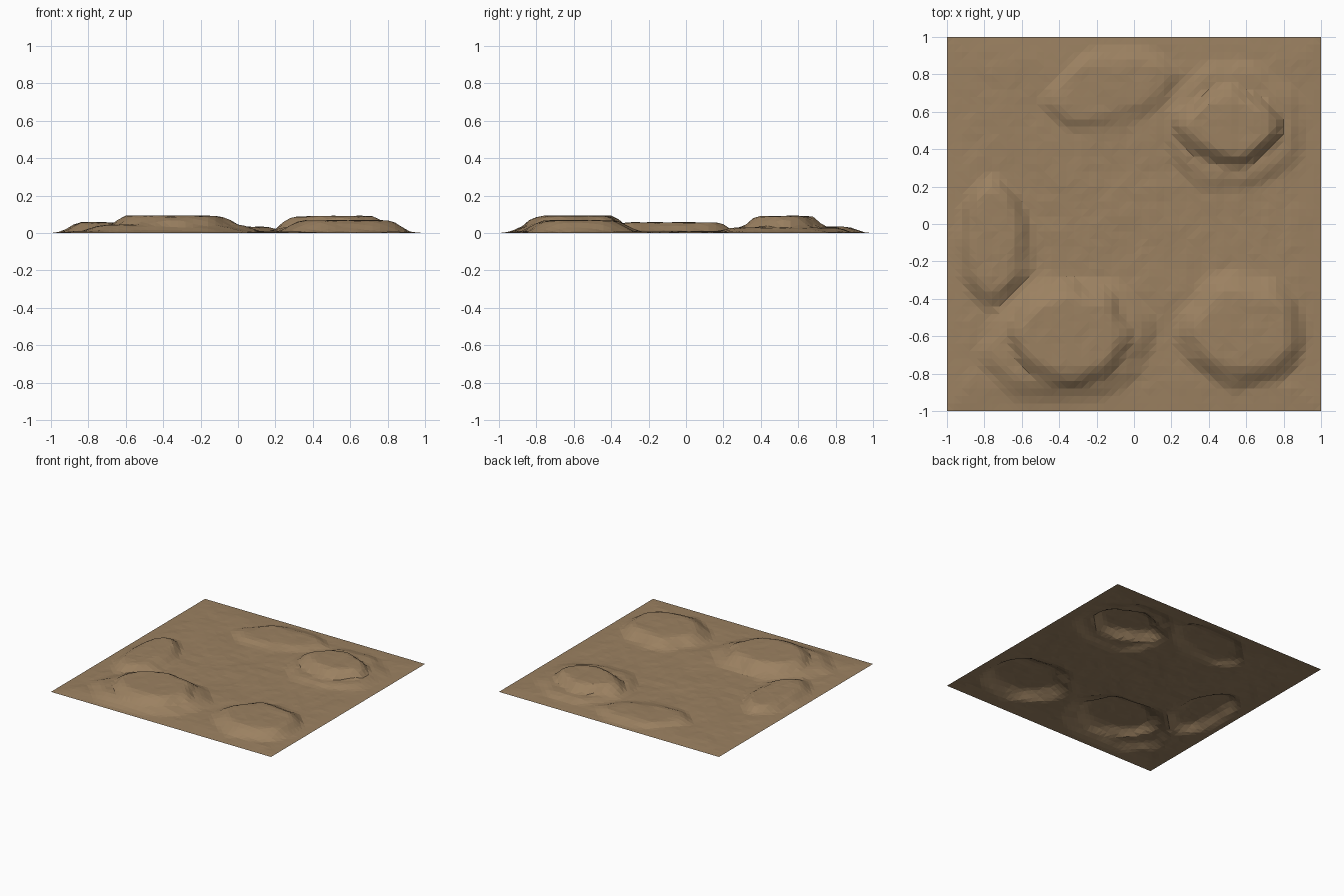
import bpy, bmesh, math
from mathutils import Vector, noise

if "Cube" in bpy.data.objects:
    bpy.data.objects.remove(bpy.data.objects["Cube"])

N = 50  # cells per side

# Mesas: centre x, y, flat-top radii x, y, skirt width, height, rotation
MESAS = [
    (-0.34, -0.59, 0.23, 0.17, 0.19, 0.093, 0.0),   # south-west hill
    (-0.36, -0.62, 0.34, 0.22, 0.20, 0.045, 0.2),   # its lower terrace
    (0.51, 0.53, 0.19, 0.12, 0.14, 0.091, 0.0),     # north-east hill
    (0.53, 0.52, 0.28, 0.26, 0.14, 0.030, 0.3),     # its lower terrace
    (0.58, -0.56, 0.22, 0.19, 0.17, 0.068, 0.0),    # south-east hill
    (-0.76, -0.10, 0.11, 0.25, 0.15, 0.057, 0.0),   # west bank
    (-0.12, 0.73, 0.30, 0.12, 0.14, 0.033, 0.25),   # north bank
]


def mesa(x, y, m):
    cx, cy, rx, ry, skirt, h, rot = m
    dx, dy = x - cx, y - cy
    c, s = math.cos(rot), math.sin(rot)
    dx, dy = dx * c + dy * s, dy * c - dx * s
    k = math.hypot(dx / rx, dy / ry)
    d = math.hypot(dx, dy)
    gap = d * (1 - 1 / k) if k > 1 else 0
    # ragged rim
    gap += 0.04 * noise.noise(Vector((x * 6, y * 6, h * 50))) if k > 0.8 else 0
    t = min(max(1 - gap / skirt, 0), 1)
    return h * t * t * (3 - 2 * t)


def height(x, y):
    ground = 0.011 + 0.006 * noise.noise(Vector((x * 4, y * 4, 3)))
    z = max([ground] + [mesa(x, y, m) + 0.004 for m in MESAS])
    z += 0.004 * noise.noise(Vector((x * 13, y * 13, 7)))
    # settle towards the border
    edge = min(1, (1 - max(abs(x), abs(y))) / 0.14)
    return max(0.003, min(z, 0.097)) * edge + 0.004 * (1 - edge)


# Terrain sheet
bm = bmesh.new()
bmesh.ops.create_grid(bm, x_segments=N, y_segments=N, size=1)
for v in bm.verts:
    v.co.z = height(v.co.x, v.co.y)
low = min(v.co.z for v in bm.verts)
for v in bm.verts:
    v.co.z -= low
bmesh.ops.triangulate(bm, faces=bm.faces[:])
me = bpy.data.meshes.new("terrain")
bm.to_mesh(me)
bm.free()
terrain = bpy.data.objects.new("terrain", me)
bpy.context.collection.objects.link(terrain)

# Sandy soil
mat = bpy.data.materials.new("sand")
mat.diffuse_color = (0.33, 0.22, 0.12, 1)
mat.use_nodes = True
mat.node_tree.nodes["Principled BSDF"].inputs["Base Color"].default_value = mat.diffuse_color
me.materials.append(mat)
